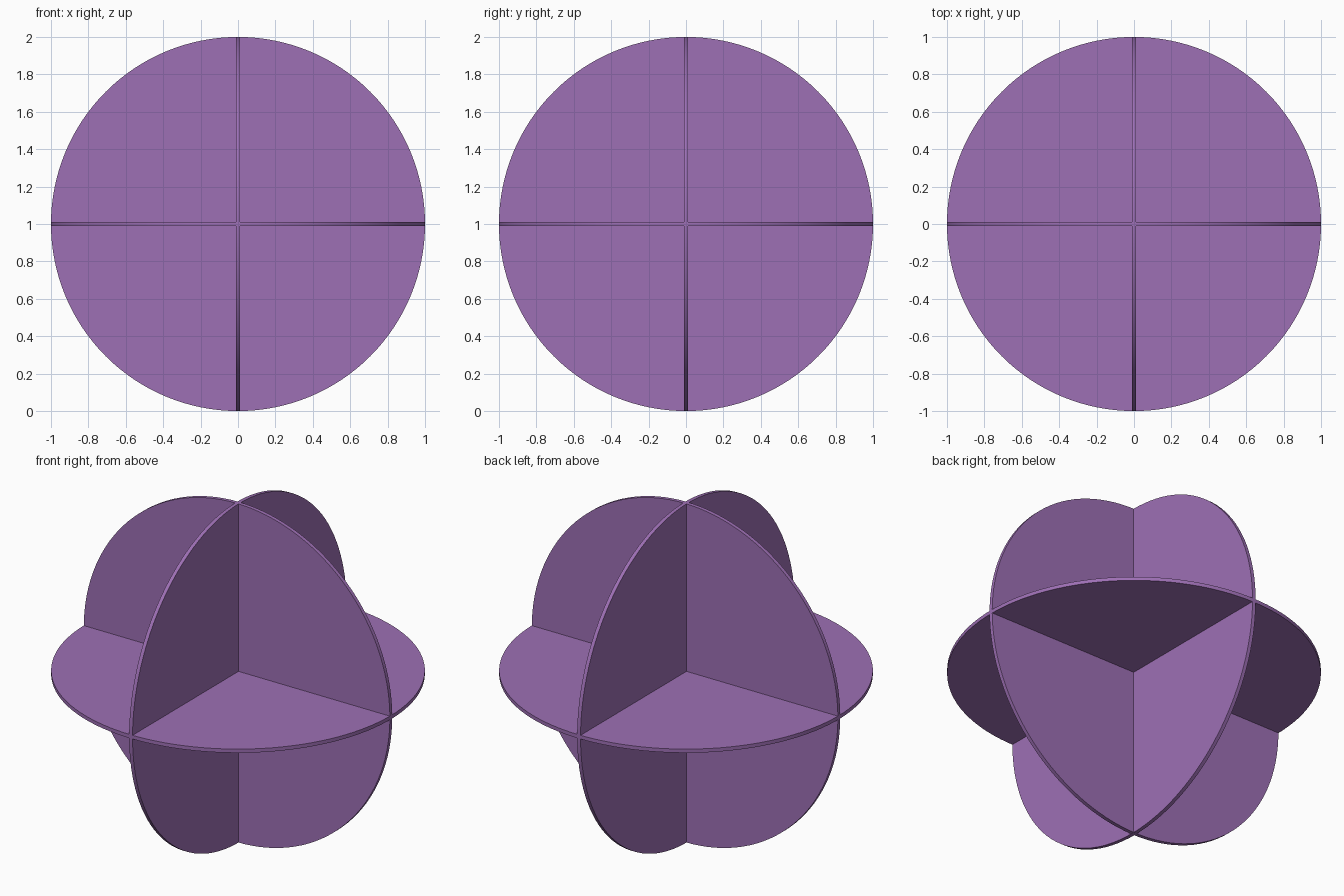
import bpy
from math import radians

if "Cube" in bpy.data.objects:
    bpy.data.objects.remove(bpy.data.objects["Cube"])

RADIUS, THICKNESS, CENTRE_Z = 1.0, 0.022, 1.0

purple = bpy.data.materials.new("purple")
purple.diffuse_color = (0.34, 0.16, 0.46, 1)
purple.use_nodes = True
purple.node_tree.nodes["Principled BSDF"].inputs["Base Color"].default_value = purple.diffuse_color


def disc(name, rotation):
    """Thin round plate through the common centre."""
    bpy.ops.mesh.primitive_cylinder_add(
        vertices=128, radius=RADIUS, depth=THICKNESS,
        location=(0, 0, CENTRE_Z), rotation=rotation)
    ob = bpy.context.object
    ob.name = name
    ob.data.materials.append(purple)
    bpy.ops.object.shade_smooth_by_angle(angle=radians(30))


# Three mutually perpendicular interlocking discs
disc("horizontal_disc", (0, 0, 0))
disc("front_facing_disc", (radians(90), 0, 0))
disc("side_facing_disc", (0, radians(90), 0))
